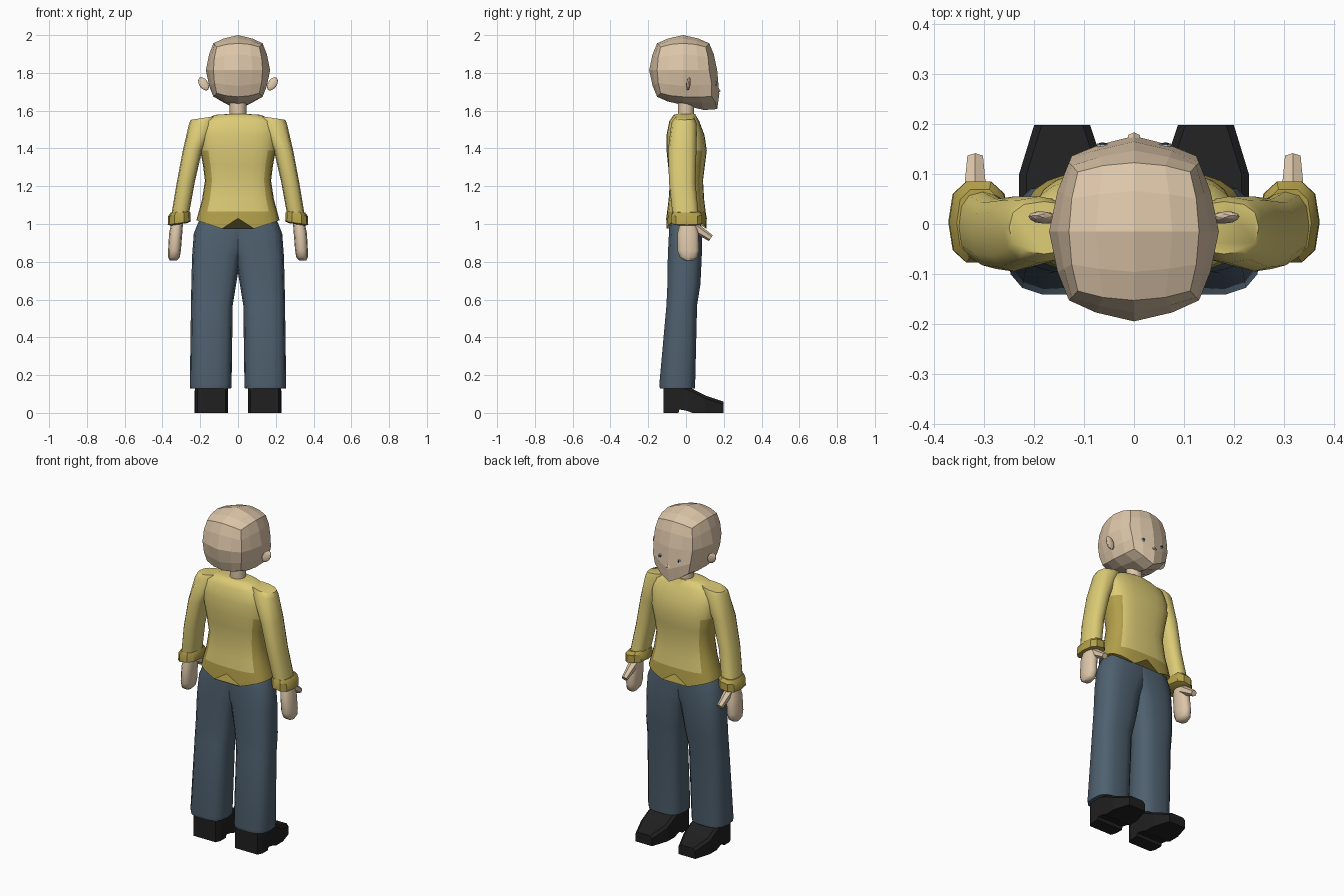
import bpy, bmesh, math
from mathutils import Vector
from mathutils.bvhtree import BVHTree

if "Cube" in bpy.data.objects:
    bpy.data.objects.remove(bpy.data.objects["Cube"])


def mat(name, r, g, b):
    m = bpy.data.materials.new(name)
    m.diffuse_color = (r, g, b, 1)
    m.use_nodes = True
    m.node_tree.nodes["Principled BSDF"].inputs["Base Color"].default_value = m.diffuse_color
    return m


SKIN = mat("skin", 0.73, 0.57, 0.40)
YELLOW = mat("yellow", 0.72, 0.60, 0.18)
GOLD = mat("dark gold", 0.45, 0.35, 0.07)
BLUE = mat("slate blue", 0.078, 0.118, 0.16)
BLACK = mat("black", 0.014, 0.014, 0.014)
WHITE = mat("white", 0.8, 0.8, 0.8)
IRIS = mat("eye blue", 0.03, 0.12, 0.2)


def finish(name, bm, mats, smooth=None, mirror=False, rule=None):
    bmesh.ops.recalc_face_normals(bm, faces=bm.faces)
    if rule:
        for f in bm.faces:
            f.material_index = rule(f.calc_center_median())
    me = bpy.data.meshes.new(name)
    bm.to_mesh(me)
    bm.free()
    ob = bpy.data.objects.new(name, me)
    bpy.context.collection.objects.link(ob)
    for m in mats:
        me.materials.append(m)
    if smooth:
        bpy.ops.object.select_all(action='DESELECT')
        ob.select_set(True)
        bpy.context.view_layer.objects.active = ob
        bpy.ops.object.shade_smooth_by_angle(angle=math.radians(smooth))
    if mirror:
        mod = ob.modifiers.new("mirror", 'MIRROR')
        mod.use_mirror_merge = False
    return ob


def loft(rings):
    """Skin a list of closed point rings and cap both ends."""
    bm = bmesh.new()
    vs = [[bm.verts.new(p) for p in r] for r in rings]
    n = len(vs[0])
    for a, b in zip(vs, vs[1:]):
        for i in range(n):
            j = (i + 1) % n
            bm.faces.new((a[i], a[j], b[j], b[i]))
    bm.faces.new(vs[0])
    bm.faces.new(vs[-1])
    return bm


def ring(z, x0, x1, y0, y1, n=12, e=0.7, tilt=0.0):
    """Rounded-box cross-section at height z; tilt slopes it along x."""
    pts = []
    for i in range(n):
        a = 2 * math.pi * i / n
        c, s = math.cos(a), math.sin(a)
        dx = (x1 - x0) / 2 * math.copysign(abs(c) ** e, c)
        dy = (y1 - y0) / 2 * math.copysign(abs(s) ** e, s)
        pts.append(Vector(((x0 + x1) / 2 + dx, (y0 + y1) / 2 + dy, z + tilt * dx)))
    return pts


def spike(a, b, r1, r2, n, flat=1.0):
    """Tapered bar from a to b, as two rings."""
    a, b = Vector(a), Vector(b)
    d = (b - a).normalized()
    u = Vector((1, 0, 0))
    v = d.cross(u).normalized()
    out = []
    for p, r in ((a, r1), (b, r2)):
        out.append([p + r * (u * math.cos(t) + v * flat * math.sin(t))
                    for t in (2 * math.pi * (i + 0.5) / n for i in range(n))])
    return loft(out)


# Head: faceted cube-sphere with the chin pulled forward and down
bm = bmesh.new()
bmesh.ops.create_cube(bm, size=2)
bmesh.ops.subdivide_edges(bm, edges=bm.edges[:], cuts=3, use_grid_fill=True)
for v in bm.verts:
    p = v.co.normalized() * 0.8 + v.co * 0.2
    if v.co.length < 1.3:
        p = v.co.normalized() * (0.8 + 0.2 * v.co.length ** 0.3)
    t, f = max(0, -p.z), max(0, p.y)
    z = p.z - 0.6 * t * f * max(0, 1 - abs(p.x))
    y = p.y * (1 + 0.4 * t) if p.y > 0 else p.y
    v.co = (p.x * 0.17, -0.015 + y * 0.18, 1.815 + z * 0.185)
bmesh.ops.recalc_face_normals(bm, faces=bm.faces)
tree = BVHTree.FromBMesh(bm)
finish("head", bm, [SKIN])

# Eyes: thin plates laid on the face
hit, nor, _, _ = tree.ray_cast(Vector((0.062, 1, 1.745)), Vector((0, -1, 0)))
for name, r, h, m in (("eye_white", 0.013, 0.003, WHITE), ("iris", 0.008, 0.005, IRIS),
                      ("pupil", 0.004, 0.006, BLACK)):
    finish(name, spike(hit - nor * 0.002, hit + nor * h, r, r, 8), [m], mirror=True)

# Nose, ears, neck
finish("nose", spike((0, 0.15, 1.73), (0, 0.172, 1.695), 0.012, 0.014, 6), [SKIN])
bm = bmesh.new()
bmesh.ops.create_icosphere(bm, subdivisions=2, radius=1)
for v in bm.verts:
    x, y, z = v.co
    v.co = (0.182 + 0.027 * x + 0.012 * z, 0.013 + 0.012 * y + 0.004 * z, 1.742 + 0.036 * z)
finish("ear", bm, [SKIN], mirror=True)
finish("neck", loft([ring(z, -0.045, 0.045, -0.045, 0.045, 10, 1) for z in (1.54, 1.66)]),
       [SKIN], 40)

# Shirt body with a notched hem and darker flanks
hem = ring(1.0, -0.22, 0.22, -0.105, 0.11, 24)
for p in hem:
    ax = abs(p.x)
    p.z = 1.03 - 0.06 * ax / 0.07 if ax < 0.07 else 0.97 + 0.05 * (ax - 0.07) / 0.15
body = [hem] + [ring(z, -hx, hx, y0, y1, 24) for z, hx, y0, y1 in (
    (1.065, 0.208, -0.1, 0.104), (1.13, 0.19, -0.092, 0.096), (1.23, 0.175, -0.085, 0.09),
    (1.31, 0.185, -0.095, 0.1), (1.39, 0.2, -0.103, 0.11), (1.47, 0.205, -0.103, 0.098),
    (1.545, 0.195, -0.088, 0.07), (1.578, 0.12, -0.065, 0.05), (1.582, 0.055, -0.05, 0.05))]
finish("shirt", loft(body), [YELLOW, GOLD], 50,
       rule=lambda c: int(c.z < 1.055 or (abs(c.x) > 0.145 and c.z < 1.39)))

# Sleeves and cuffs
sleeve = [ring(z, x0, x1, y0, y1, 12, 0.8, t) for z, x0, x1, y0, y1, t in (
    (1.562, 0.11, 0.25, -0.06, 0.045, -0.15), (1.535, 0.12, 0.26, -0.078, 0.055, -0.1),
    (1.39, 0.19, 0.292, -0.095, 0.055, 0), (1.22, 0.228, 0.325, -0.09, 0.05, -0.1),
    (1.06, 0.257, 0.352, -0.072, 0.065, -0.15))]
finish("sleeve", loft(sleeve), [YELLOW], 50, True)
cuff = [ring(z, x0, x1, y0, y1, 10, 0.75, -0.15) for z, x0, x1, y0, y1 in (
    (1.068, 0.262, 0.355, -0.068, 0.072), (1.05, 0.252, 0.37, -0.08, 0.088),
    (1.005, 0.25, 0.372, -0.08, 0.088), (0.998, 0.27, 0.355, -0.06, 0.07))]
finish("cuff", loft(cuff), [GOLD], 35, True)

# Hands
hand = [ring(z, x0, x1, y0, y1, 10, 0.85) for z, x0, x1, y0, y1 in (
    (1.02, 0.29, 0.35, -0.03, 0.05), (0.95, 0.295, 0.365, -0.047, 0.068),
    (0.86, 0.302, 0.37, -0.048, 0.072), (0.825, 0.308, 0.37, -0.035, 0.062),
    (0.808, 0.322, 0.362, -0.01, 0.04))]
finish("hand", loft(hand), [SKIN], 50, True)
finish("thumb", spike((0.318, 0.04, 0.985), (0.318, 0.132, 0.925), 0.028, 0.018, 6),
       [SKIN], 50, True)

# Trouser legs, overlapping at the hips
leg = [ring(*r, 14, 0.7) for r in (
    (1.045, -0.10, 0.192, -0.082, 0.078), (1.01, -0.095, 0.21, -0.088, 0.08),
    (0.95, -0.08, 0.234, -0.092, 0.085), (0.83, -0.015, 0.243, -0.098, 0.085),
    (0.68, 0.01, 0.247, -0.1, 0.078), (0.57, 0.028, 0.249, -0.105, 0.06),
    (0.15, 0.034, 0.255, -0.143, 0.05), (0.13, 0.036, 0.253, -0.14, 0.048))]
finish("trouser_leg", loft(leg), [BLUE], 50, True)

# Shoes: box sections from heel to toe
shoe = []
for y, zb, zt, x0, x1 in ((-0.12, 0, 0.15, 0.065, 0.215), (-0.09, 0, 0.15, 0.053, 0.228),
                          (-0.04, 0, 0.15, 0.053, 0.228), (-0.035, 0.018, 0.15, 0.053, 0.228),
                          (0.0, 0.012, 0.14, 0.053, 0.228), (0.035, 0, 0.127, 0.053, 0.23),
                          (0.1, 0, 0.093, 0.055, 0.23), (0.198, 0, 0.06, 0.088, 0.2)):
    b = 0.015
    shoe.append([(x0, y, zb), (x1, y, zb), (x1, y, zt - b), (x1 - b, y, zt),
                 (x0 + b, y, zt), (x0, y, zt - b)])
finish("shoe", loft(shoe), [BLACK], mirror=True)
